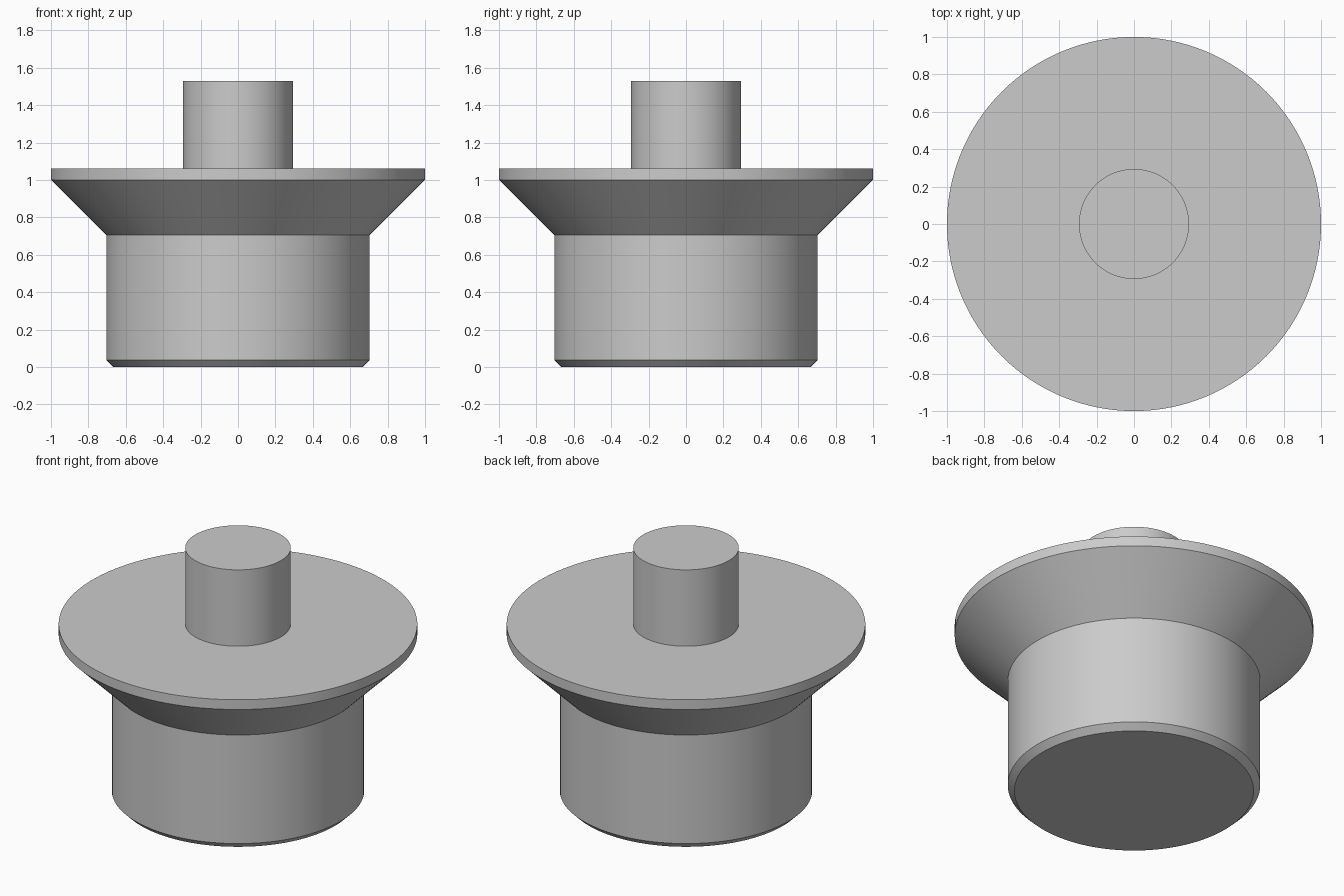
import bpy
import bmesh
from math import cos, sin, tau, radians

SEGMENTS = 128

cube = bpy.data.objects.get("Cube")
if cube:
    bpy.data.objects.remove(cube, do_unlink=True)

# Single plain grey material
grey = bpy.data.materials.new("plain_grey")
grey.use_nodes = True
colour = (0.6, 0.6, 0.6, 1)
grey.diffuse_color = colour
grey.node_tree.nodes["Principled BSDF"].inputs["Base Color"].default_value = colour


def turned_part(name, profile):
    """Revolve (radius, height) points about z into a closed solid."""
    bm = bmesh.new()
    rings = []
    for radius, height in profile:
        angles = [tau * i / SEGMENTS for i in range(SEGMENTS)]
        rings.append([bm.verts.new((radius * cos(a), radius * sin(a), height))
                      for a in angles])
    for low, high in zip(rings, rings[1:]):
        for i in range(SEGMENTS):
            j = (i + 1) % SEGMENTS
            bm.faces.new((low[i], low[j], high[j], high[i]))
    bm.faces.new(rings[0][::-1])
    bm.faces.new(rings[-1])
    bmesh.ops.recalc_face_normals(bm, faces=bm.faces)

    mesh = bpy.data.meshes.new(name)
    bm.to_mesh(mesh)
    bm.free()
    mesh.materials.append(grey)
    obj = bpy.data.objects.new(name, mesh)
    bpy.context.collection.objects.link(obj)
    bpy.ops.object.select_all(action="DESELECT")
    obj.select_set(True)
    bpy.context.view_layer.objects.active = obj
    bpy.ops.object.shade_smooth_by_angle(angle=radians(30))
    return obj


# Chamfered base, conical flare, thin rim, flat shoulder and top stem
turned_part("flanged_plug", [
    (0.667, 0), (0.704, 0.037), (0.704, 0.705),
    (1, 1), (1, 1.06),
    (0.294, 1.06), (0.294, 1.53),
])
